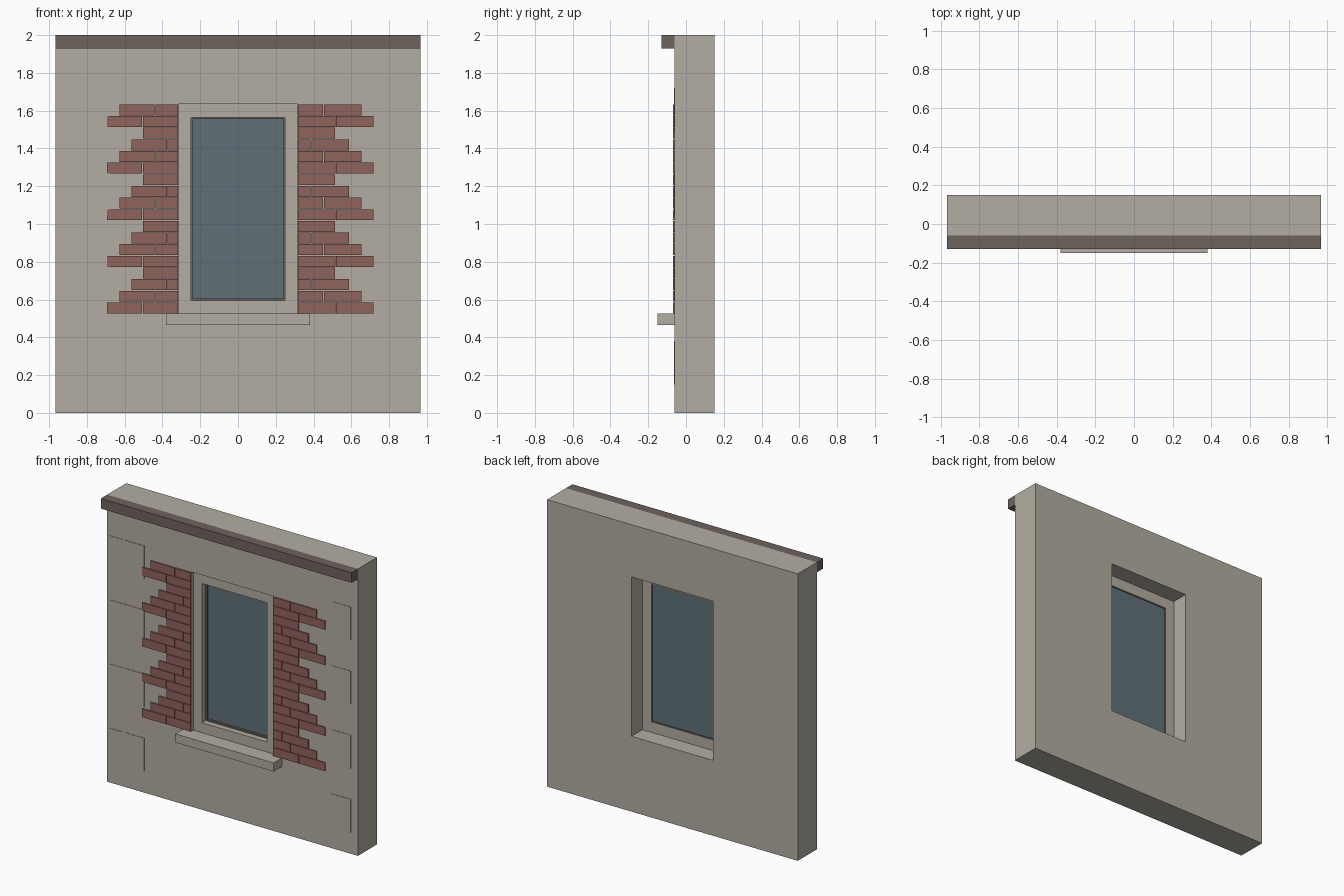
import bpy, bmesh

if "Cube" in bpy.data.objects:
    bpy.data.objects.remove(bpy.data.objects["Cube"], do_unlink=True)


def material(name, rgb):
    m = bpy.data.materials.new(name)
    m.use_nodes = True
    m.diffuse_color = (*rgb, 1)
    m.node_tree.nodes["Principled BSDF"].inputs["Base Color"].default_value = (*rgb, 1)
    return m


plaster = material("warm grey plaster", (0.45, 0.42, 0.36))
brick = material("red brick", (0.28, 0.125, 0.11))
trim = material("dark brown trim", (0.155, 0.125, 0.11))
glass = material("blue grey glass", (0.115, 0.165, 0.19))


def finish(name, bm, mat):
    bmesh.ops.recalc_face_normals(bm, faces=bm.faces)
    mesh = bpy.data.meshes.new(name)
    bm.to_mesh(mesh)
    bm.free()
    mesh.materials.append(mat)
    obj = bpy.data.objects.new(name, mesh)
    bpy.context.collection.objects.link(obj)
    return obj


def add_box(bm, x0, x1, y0, y1, z0, z1):
    verts = bmesh.ops.create_cube(bm, size=1)["verts"]
    for v in verts:
        v.co.x = x1 if v.co.x > 0 else x0
        v.co.y = y1 if v.co.y > 0 else y0
        v.co.z = z1 if v.co.z > 0 else z0


def boxes(name, mat, specs):
    bm = bmesh.new()
    for spec in specs:
        add_box(bm, *spec)
    return finish(name, bm, mat)


def ring(name, mat, outer, inner, y0, y1):
    """Rectangular slab with a rectangular hole; rects are half width, bottom, top."""
    bm = bmesh.new()

    def loop(rect, y):
        w, lo, hi = rect
        return [bm.verts.new((x, y, z)) for x, z in ((-w, lo), (w, lo), (w, hi), (-w, hi))]

    loops = [loop(outer, y0), loop(inner, y0), loop(inner, y1), loop(outer, y1)]
    for a, b in zip(loops, loops[1:] + loops[:1]):
        for i in range(4):
            j = (i + 1) % 4
            bm.faces.new((a[i], a[j], b[j], b[i]))
    return finish(name, bm, mat)


FRONT, BACK = -0.06, 0.15
OPENING = (0.315, 0.525, 1.635)
INNER = (0.25, 0.595, 1.565)
PANE = (0.24, 0.605, 1.555)

# Wall, surround, sash and pane nest inside one another
ring("wall", plaster, (0.967, 0, 2), OPENING, FRONT, BACK)
ring("window_surround", plaster, OPENING, INNER, -0.04, 0.03)
ring("window_sash", trim, INNER, PANE, 0.0, 0.03)
w, lo, hi = PANE
boxes("window_pane", glass, [(-w, w, 0.015, 0.025, lo, hi)])

# Cornice and sill
boxes("cornice", trim, [(-0.967, 0.967, -0.13, FRONT, 1.93, 2)])
boxes("window_sill", plaster, [(-0.38, 0.38, -0.15, FRONT, 0.465, 0.525)])


# Stepped exposed brickwork, repeating every four courses
def brickwork(name, side, reaches, length):
    rows, gap = 18, 0.002
    pitch = (OPENING[2] - OPENING[1]) / rows
    specs = []
    for row in range(rows):
        z = OPENING[1] + row * pitch
        end = reaches[row % 4]
        while end > OPENING[0] + 0.02:
            start = max(end - length, OPENING[0])
            x0, x1 = sorted((side * start, side * end))
            specs.append((x0 + gap, x1 - gap, -0.069, FRONT, z + gap, z + pitch - gap))
            end = start
    boxes(name, brick, specs)


brickwork("right_brickwork", -1, (0.695, 0.63, 0.565, 0.505), 0.19)
brickwork("left_brickwork", 1, (0.72, 0.655, 0.59, 0.515), 0.203)

# Faint raised plaster blocks near the wall ends
blocks = []
for row in range(4):
    z = 0.15 + row * 0.447
    for x0, x1 in ((-0.944, -0.84), (-0.832, -0.68), (0.766, 0.913)):
        blocks.append((x0, x1, FRONT - 0.003, FRONT, z, z + 0.23))
boxes("plaster_blocks", plaster, blocks)
